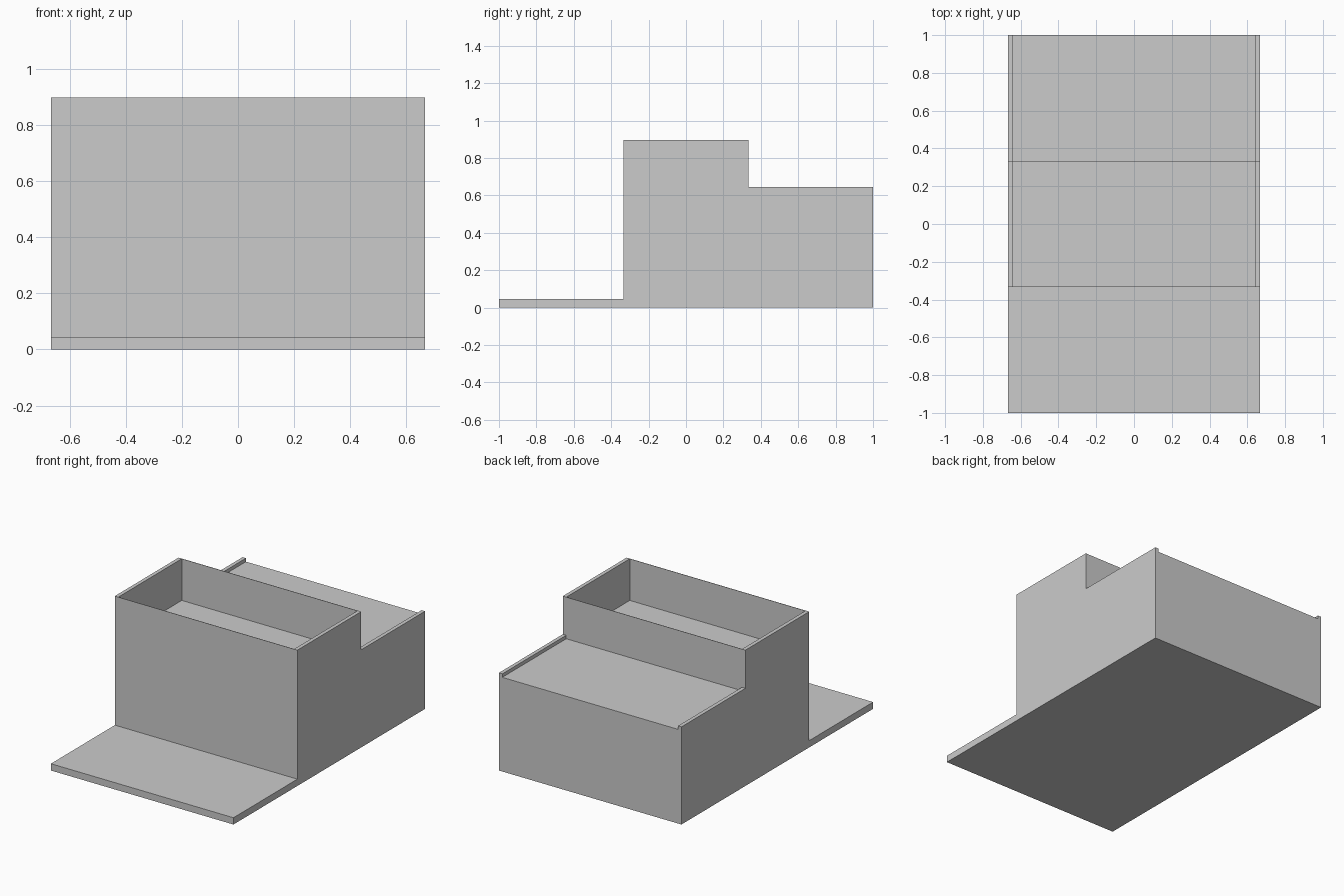
import bpy
import bmesh

cube = bpy.data.objects.get("Cube")
if cube:
    bpy.data.objects.remove(cube, do_unlink=True)

# Main dimensions
HALF_W, INNER_W = 0.667, 0.642
FRONT, STEP, BACK = -0.333, 0.333, 1.0
BASE_TOP, DECK, LIP, TOP = 0.045, 0.622, 0.645, 0.897
SHEET = 0.003

grey = bpy.data.materials.new("plain_grey")
grey.use_nodes = True
COLOUR = (0.6, 0.6, 0.6, 1)
grey.diffuse_color = COLOUR
grey.node_tree.nodes["Principled BSDF"].inputs["Base Color"].default_value = COLOUR


def extrude_profile(name, profile, x0, x1):
    """Solid made by sweeping a (y, z) outline from x0 to x1."""
    bm = bmesh.new()
    face = bm.faces.new([bm.verts.new((x0, y, z)) for y, z in profile])
    swept = bmesh.ops.extrude_face_region(bm, geom=[face])["geom"]
    moved = [g for g in swept if isinstance(g, bmesh.types.BMVert)]
    bmesh.ops.translate(bm, verts=moved, vec=(x1 - x0, 0, 0))
    bmesh.ops.recalc_face_normals(bm, faces=bm.faces)
    mesh = bpy.data.meshes.new(name)
    bm.to_mesh(mesh)
    bm.free()
    mesh.materials.append(grey)
    obj = bpy.data.objects.new(name, mesh)
    bpy.context.collection.objects.link(obj)
    return obj


def box(name, x, y0, y1, z0, z1):
    return extrude_profile(name, [(y0, z0), (y1, z0), (y1, z1), (y0, z1)], -x, x)


# Front apron and the main body with its deck
box("front_apron", HALF_W, -1, FRONT, 0, BASE_TOP)
box("body_and_deck", INNER_W, FRONT, BACK, 0, DECK)

# Stepped side panels, standing slightly above the deck
side = [(FRONT, 0), (BACK, 0), (BACK, LIP), (STEP, LIP), (STEP, TOP), (FRONT, TOP)]
for name, sign in (("left_side_panel", 1), ("right_side_panel", -1)):
    extrude_profile(name, side, sign * INNER_W, sign * HALF_W)

# Thin sheets closing the raised tray at the front and back
box("tray_front_sheet", INNER_W, FRONT, FRONT + SHEET, DECK, TOP)
box("tray_back_sheet", INNER_W, STEP - SHEET, STEP, DECK, TOP)
